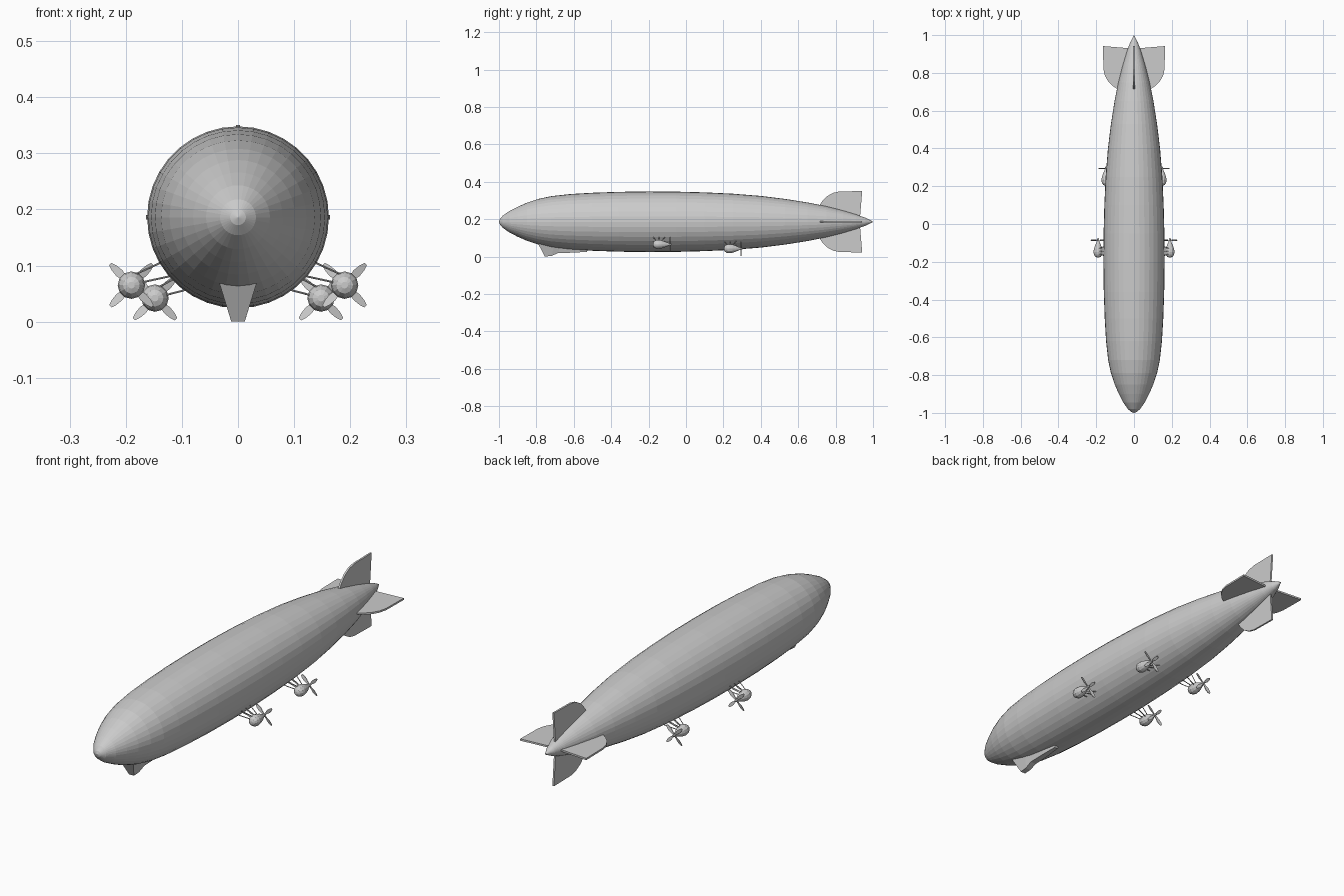
import bpy, bmesh, math
from mathutils import Vector

if "Cube" in bpy.data.objects:
    bpy.data.objects.remove(bpy.data.objects["Cube"])

ZC = 0.186  # hull axis height


def finish(name, bm):
    bmesh.ops.remove_doubles(bm, verts=bm.verts, dist=1e-5)
    bmesh.ops.recalc_face_normals(bm, faces=bm.faces)
    me = bpy.data.meshes.new(name)
    bm.to_mesh(me)
    bm.free()
    ob = bpy.data.objects.new(name, me)
    bpy.context.collection.objects.link(ob)
    return ob


def loft(bm, rings):
    loops = [[bm.verts.new(p) for p in r] for r in rings]
    n = len(loops[0])
    for a, b in zip(loops, loops[1:]):
        for i in range(n):
            j = (i + 1) % n
            bm.faces.new((a[i], a[j], b[j], b[i]))
    bm.faces.new(loops[0])
    bm.faces.new(loops[-1])


def revolve(bm, profile, c, n):
    # profile of (y, radius) turned around a line parallel to y
    loft(bm, [[(c[0] + r * math.sin(2 * math.pi * i / n), c[1] + y,
                c[2] + r * math.cos(2 * math.pi * i / n)) for i in range(n)]
              for y, r in profile])


def rod(bm, a, b, r, n=6):
    a, b = Vector(a), Vector(b)
    d = (b - a).normalized()
    u = d.cross(Vector((0, 1, 0.3))).normalized()
    v = d.cross(u)
    loft(bm, [[p + r * (u * math.cos(2 * math.pi * i / n) + v * math.sin(2 * math.pi * i / n))
               for i in range(n)] for p in (a, b)])


# Hull
bm = bmesh.new()
hull = [(-1, 0.0005), (-0.995, 0.014), (-0.98, 0.032), (-0.945, 0.057), (-0.9, 0.08),
        (-0.85, 0.102), (-0.79, 0.122), (-0.72, 0.137), (-0.62, 0.148), (-0.5, 0.155),
        (-0.36, 0.160), (-0.2, 0.162), (-0.05, 0.161), (0.1, 0.157), (0.25, 0.150),
        (0.4, 0.138), (0.53, 0.122), (0.65, 0.103), (0.75, 0.083), (0.84, 0.060),
        (0.91, 0.039), (0.96, 0.021), (1, 0.0005)]
revolve(bm, hull, (0, 0, ZC), 36)
finish("hull", bm)

# Tail fins: outline of (y, distance from axis)
outline = [(0.70, 0.03), (0.712, 0.085), (0.73, 0.112), (0.755, 0.137), (0.785, 0.154),
           (0.82, 0.162), (0.942, 0.164), (0.93, 0.02)]
for k, name in enumerate(("top_fin", "right_fin", "bottom_fin", "left_fin")):
    a = k * math.pi / 2
    s, c = math.sin(a), math.cos(a)
    bm = bmesh.new()
    loft(bm, [[(r * s + t * c, y, ZC + r * c - t * s) for y, r in outline]
              for t in (-0.004, 0.004)])
    finish(name, bm)

# Control gondola: (y, z, half width) top and bottom lines
bm = bmesh.new()
stations = [((-0.79, 0.068, 0.033), (-0.755, 0.0, 0.012)),
            ((-0.70, 0.072, 0.033), (-0.72, 0.003, 0.013)),
            ((-0.67, 0.068, 0.028), (-0.685, 0.018, 0.014)),
            ((-0.60, 0.060, 0.024), (-0.60, 0.021, 0.013)),
            ((-0.52, 0.050, 0.012), (-0.53, 0.025, 0.008))]
loft(bm, [[(-t[2], t[0], t[1]), (t[2], t[0], t[1]), (b[2], b[0], b[1]), (-b[2], b[0], b[1])]
          for t, b in stations])
finish("control_gondola", bm)

# Engine pods with struts and propellers
pod = [(-0.045, 0.006), (-0.041, 0.015), (-0.030, 0.022), (-0.016, 0.0245), (0.0, 0.022),
       (0.018, 0.016), (0.034, 0.009), (0.043, 0.006), (0.052, 0.005), (0.057, 0.002)]
blade = [(0.003, 0.003), (0.016, 0.0045), (0.030, 0.0075), (0.044, 0.006), (0.053, 0.003)]
for label, cx, cy, cz, spots in (
        ("front", 0.190, -0.132, 0.065, [(0.132, 0.108), (0.108, 0.083)]),
        ("rear", 0.148, 0.248, 0.042, [(0.098, 0.086), (0.070, 0.062)])):
    for side, sx in (("right", 1), ("left", -1)):
        tag = f"{label}_{side}"
        bm = bmesh.new()
        revolve(bm, pod, (sx * cx, cy, cz), 12)
        finish("engine_pod_" + tag, bm)

        bm = bmesh.new()
        for j, (hx, hz) in enumerate(spots):
            px, pz = (cx - 0.004, cz + 0.018) if j == 0 else (cx - 0.014, cz + 0.004)
            for dy in (-0.028, 0, 0.028):
                rod(bm, (sx * px, cy - 0.012 + dy * 0.5, pz),
                    (sx * (hx - 0.005), cy - 0.012 + dy * 1.3, hz + 0.002), 0.0018)
        finish("struts_" + tag, bm)

        bm = bmesh.new()
        for k in range(4):
            a = math.pi / 4 + k * math.pi / 2
            d = Vector((math.sin(a), 0, math.cos(a)))
            w = Vector((math.cos(a), 0.25, -math.sin(a)))
            o = Vector((sx * cx, cy + 0.046, cz))
            t = Vector((0, 0.0014, 0))
            loft(bm, [[o + d * r + w * h + t, o + d * r - w * h + t,
                       o + d * r - w * h - t, o + d * r + w * h - t] for r, h in blade])
        finish("propeller_" + tag, bm)
